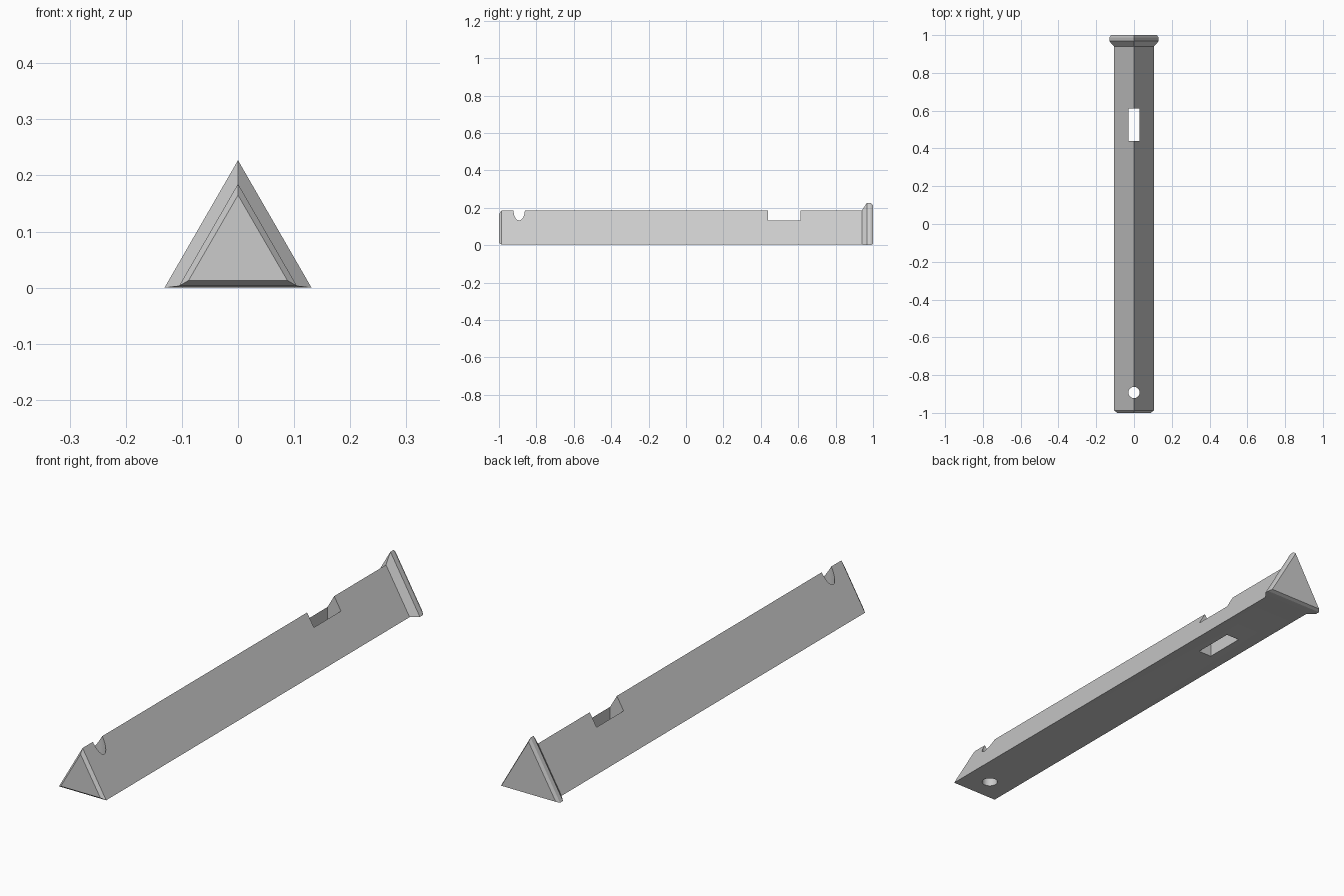
import bpy
import bmesh
import math

cube = bpy.data.objects.get("Cube")
if cube:
    bpy.data.objects.remove(cube, do_unlink=True)

steel = bpy.data.materials.new("light_grey")
steel.use_nodes = True
grey = (0.6, 0.6, 0.6, 1)
steel.diffuse_color = grey
steel.node_tree.nodes["Principled BSDF"].inputs["Base Color"].default_value = grey


def make_object(name, bm):
    bmesh.ops.recalc_face_normals(bm, faces=bm.faces)
    mesh = bpy.data.meshes.new(name)
    bm.to_mesh(mesh)
    bm.free()
    mesh.materials.append(steel)
    obj = bpy.data.objects.new(name, mesh)
    bpy.context.collection.objects.link(obj)
    return obj


def triangle_loft(name, sections):
    """Loft upright triangles given as (y, half width, base z, apex z)."""
    bm = bmesh.new()
    rings = [[bm.verts.new(p) for p in ((-w, y, low), (w, y, low), (0, y, top))]
             for y, w, low, top in sections]
    for a, b in zip(rings, rings[1:]):
        for i in range(3):
            j = (i + 1) % 3
            bm.faces.new((a[i], a[j], b[j], b[i]))
    bm.faces.new(rings[0])
    bm.faces.new(rings[-1])
    return make_object(name, bm)


# One bar: chamfered tip, long shaft and flared head
bar = triangle_loft("triangular_bar", [
    (-1.0, 0.088, 0.013, 0.165),
    (-0.987, 0.105, 0.003, 0.185),
    (0.94, 0.105, 0.003, 0.185),
    (0.968, 0.131, 0.0, 0.227),
    (0.987, 0.131, 0.0, 0.227),
    (1.0, 0.121, 0.006, 0.215),
])

# Cutters: rectangular slot near the head, round hole near the tip
bm = bmesh.new()
bmesh.ops.create_cube(bm, size=1)
bmesh.ops.scale(bm, vec=(0.06, 0.172, 1), verts=bm.verts)
bmesh.ops.translate(bm, vec=(0, 0.525, 0), verts=bm.verts)
slot = make_object("slot_cutter", bm)

bm = bmesh.new()
bmesh.ops.create_cone(bm, cap_ends=True, segments=48, radius1=0.03, radius2=0.03, depth=1)
bmesh.ops.translate(bm, vec=(0, -0.892, 0), verts=bm.verts)
hole = make_object("hole_cutter", bm)

bpy.context.view_layer.objects.active = bar
for cutter in (slot, hole):
    mod = bar.modifiers.new(cutter.name, 'BOOLEAN')
    mod.operation = 'DIFFERENCE'
    mod.solver = 'EXACT'
    mod.object = cutter
    bpy.ops.object.modifier_apply(modifier=mod.name)
    bpy.data.objects.remove(cutter, do_unlink=True)

# Smooth bore, crisp edges everywhere else
bpy.ops.object.select_all(action='DESELECT')
bar.select_set(True)
bpy.ops.object.shade_smooth_by_angle(angle=math.radians(20))
